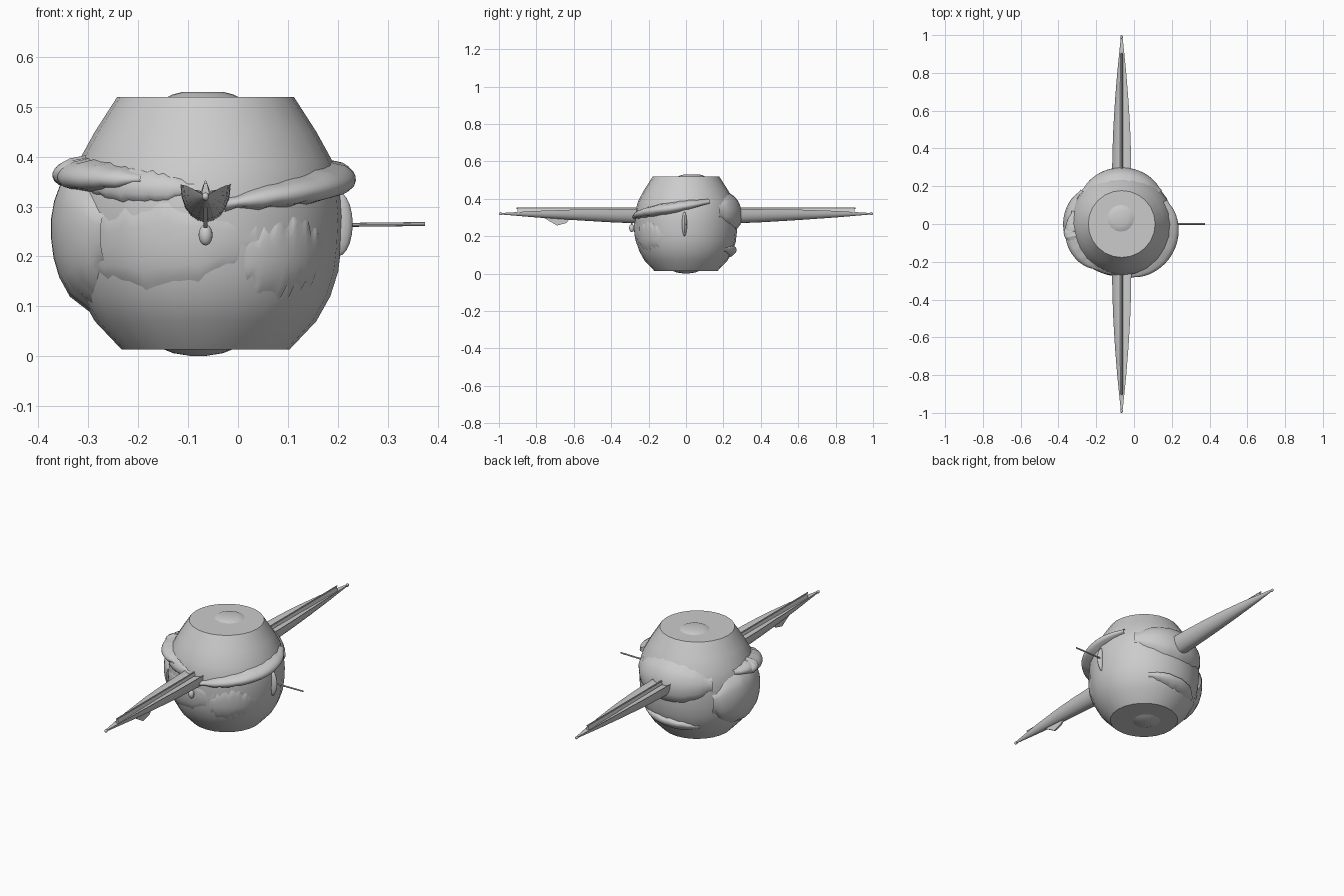
import bpy, bmesh, math, random
from mathutils import Vector

if "Cube" in bpy.data.objects:
    bpy.data.objects.remove(bpy.data.objects["Cube"])

random.seed(4)
CX = -0.065
# radius and height down the globe
PROFILE = [(0.168, 0.013), (0.222, 0.07), (0.25, 0.12), (0.266, 0.17), (0.272, 0.22), (0.275, 0.28),
           (0.27, 0.34), (0.255, 0.39), (0.222, 0.45), (0.177, 0.52)]


def interp(points, x):
    for (x0, y0), (x1, y1) in zip(points, points[1:]):
        if x <= x1:
            return y0 + (y1 - y0) * max(0, x - x0) / (x1 - x0)
    return points[-1][1]


def radius(z):
    return interp([(h, r) for r, h in PROFILE], z)


def finish(name, bm, angle=40):
    bmesh.ops.recalc_face_normals(bm, faces=bm.faces)
    me = bpy.data.meshes.new(name)
    bm.to_mesh(me)
    bm.free()
    ob = bpy.data.objects.new(name, me)
    bpy.context.collection.objects.link(ob)
    bpy.ops.object.select_all(action='DESELECT')
    ob.select_set(True)
    bpy.context.view_layer.objects.active = ob
    bpy.ops.object.shade_smooth_by_angle(angle=math.radians(angle))
    return ob


def loft(name, rings, angle=40):
    """Skin closed rings of points and cap both ends."""
    bm = bmesh.new()
    vs = [[bm.verts.new(p) for p in ring] for ring in rings]
    n = len(vs[0])
    for a, b in zip(vs, vs[1:]):
        for i in range(n):
            bm.faces.new((a[i], a[(i + 1) % n], b[(i + 1) % n], b[i]))
    bm.faces.new(vs[0])
    bm.faces.new(vs[-1])
    return finish(name, bm, angle)


def lathe(name, profile, center=(CX, 0), n=24):
    return loft(name, [[(center[0] + r * math.cos(i * math.tau / n),
                         center[1] + r * math.sin(i * math.tau / n), z)
                        for i in range(n)] for r, z in profile])


def relief(name, a0, a1, z0, z1, half, bulge, ragged=0.0, taper=0.5, nu=22, nv=8):
    """Raised patch or band lying on the globe between two angles."""
    bm = bmesh.new()
    grid = []
    for i in range(nu + 1):
        u = i / nu
        a = math.radians(a0 + (a1 - a0) * u)
        t = max(0.15, math.sin(math.pi * u)) ** taper
        top, low = (half * t + random.uniform(-ragged, ragged) for _ in range(2))
        col = []
        for j in range(nv + 1):
            v = j / nv * 2 - 1
            z = z0 + (z1 - z0) * u + v * (top if v > 0 else low)
            r = radius(z) - 0.006 + (bulge + 0.006) * t * math.sqrt(max(0, 1 - v * v))
            col.append(bm.verts.new((CX + r * math.cos(a), r * math.sin(a), z)))
        grid.append(col)
    for a, b in zip(grid, grid[1:]):
        for j in range(nv):
            bm.faces.new((a[j], b[j], b[j + 1], a[j + 1]))
    return finish(name, bm, 50)


def ellipsoid(name, loc, scale):
    bm = bmesh.new()
    bmesh.ops.create_uvsphere(bm, u_segments=16, v_segments=10, radius=1)
    for v in bm.verts:
        v.co = Vector(loc) + Vector(p * s for p, s in zip(v.co, scale))
    return finish(name, bm)


def rod(name, start, end, r):
    s, e = Vector(start), Vector(end)
    q = (e - s).to_track_quat('Z', 'Y')
    return loft(name, [[p + q @ Vector((r * math.cos(k * math.tau / 8), r * math.sin(k * math.tau / 8), 0))
                        for k in range(8)] for p in (s, e)])


# Globe with flat ends, and the low buttons above and below
lathe("globe", PROFILE)
lathe("top_button", [(0.075, 0.518), (0.06, 0.525), (0.04, 0.53)], (-0.07, 0.03), 16)
lathe("bottom_button", [(0.07, 0.014), (0.05, 0.006), (0.012, 0.0)], (-0.08, 0), 16)

# Raised areas of the globe
relief("left_shell", 140, 222, 0.235, 0.235, 0.15, 0.037, 0.006)
relief("back_swell", 40, 140, 0.335, 0.335, 0.1, 0.028, 0.004)
relief("front_plate", 200, 292, 0.21, 0.23, 0.09, 0.007, 0.014)
relief("right_front_plate", 284, 335, 0.19, 0.2, 0.08, 0.006, 0.02)
relief("front_brow", 205, 265, 0.35, 0.335, 0.035, 0.012, 0.004)

# Slanting bands around the globe
relief("right_band", 278, 388, 0.305, 0.385, 0.03, 0.042, 0.003, 0.4)
relief("left_band", 165, 242, 0.372, 0.355, 0.032, 0.045, 0.003)
relief("band_knot", 180, 202, 0.36, 0.38, 0.03, 0.05, 0.003)
relief("lower_back_band", 55, 128, 0.13, 0.105, 0.03, 0.02, 0.003)

# Round discs at the sides, pin on the right
for side, x in (("left", -0.333), ("right", 0.2)):
    ellipsoid(side + "_disc", (x, -0.008, 0.265), (0.03, 0.014, 0.065))
rod("side_pin", (0.2, 0, 0.263), (0.375, 0, 0.265), 0.004)

# Long tapering spikes, front and back
WIDTH = [(0.2, 0.051), (0.35, 0.05), (0.5, 0.045), (0.65, 0.036), (0.8, 0.024), (0.92, 0.012), (1, 0.003)]
TOP = [(0.2, 0.346), (0.6, 0.342), (0.8, 0.335), (1, 0.323)]
LOW = [(0.2, 0.266), (0.4, 0.274), (0.6, 0.286), (0.8, 0.3), (1, 0.317)]
for side, s in (("front", -1), ("back", 1)):
    rings = []
    for i in range(17):
        y = 0.22 + 0.775 * i / 16
        w, t, b = interp(WIDTH, y), interp(TOP, y), interp(LOW, y)
        ring = [(CX + w * math.cos(k * math.pi / 10), s * y, t - (t - b) * math.sin(k * math.pi / 10) ** 0.9
                 if 0 < k < 10 else t) for k in range(11)]
        d = 0.12 * (t - b)
        ring += [(CX - w * 0.8, s * y, t - d), (CX, s * y, t - 1.8 * d), (CX + w * 0.8, s * y, t - d)]
        rings.append(ring)
    loft(side + "_spike", rings, 35)
    ellipsoid(side + "_spike_tip", (CX, s * 0.99, 0.32), (0.007, 0.01, 0.008))
    rod(side + "_spike_rail", (CX, s * 0.22, 0.349), (CX, s * 0.905, 0.349), 0.003)
    # Ridge joining the rail to the spike
    loft(side + "_spike_ridge", [[(CX - 0.003, s * y, 0.347), (CX + 0.003, s * y, 0.347),
                                  (CX + 0.008, s * y, z), (CX - 0.008, s * y, z)]
                                 for y, z in ((0.22, 0.335), (0.6, 0.332), (0.9, 0.325))])

# Hanging drop and small fin under the front spike
ellipsoid("hanging_drop", (CX, -0.29, 0.243), (0.014, 0.014, 0.021))
rod("drop_stem", (CX, -0.29, 0.255), (CX, -0.29, 0.29), 0.003)
loft("front_fin", [[(CX + dx, y, z) for y, z in ((-0.76, 0.298), (-0.69, 0.257), (-0.64, 0.27), (-0.62, 0.295))]
                   for dx in (-0.004, 0.004)])
